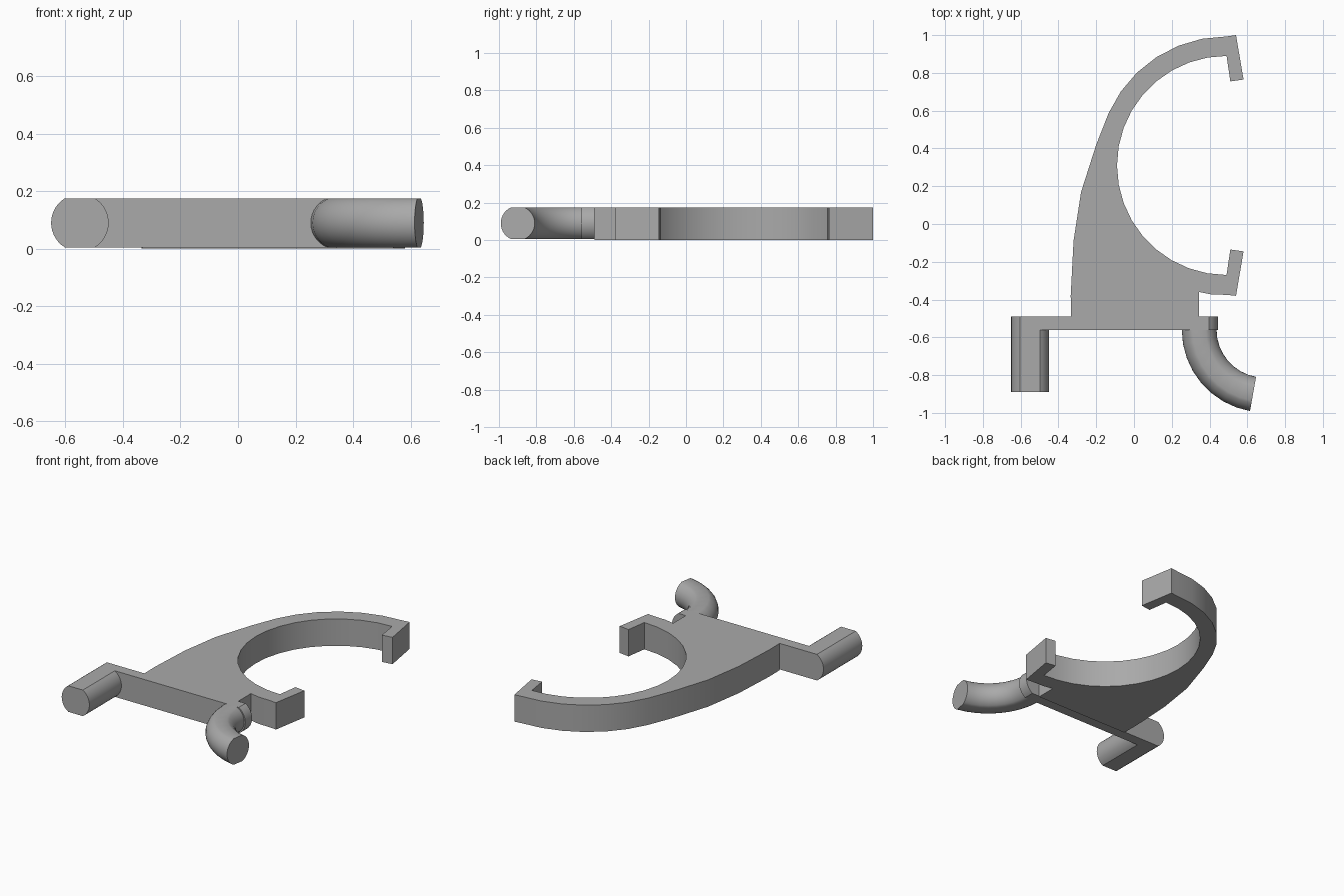
import bpy, bmesh
from math import sin, cos, asin, pi, radians
from mathutils import Vector

cube = bpy.data.objects.get("Cube")
if cube:
    bpy.data.objects.remove(cube)

grey = bpy.data.materials.new("plain_grey")
grey.use_nodes = True
colour = (0.4, 0.4, 0.4, 1)
grey.diffuse_color = colour
grey.node_tree.nodes["Principled BSDF"].inputs["Base Color"].default_value = colour

MID, HALF = 0.09, 0.085      # height of the rod axis, half height of the rods


def finish(name, bm):
    bmesh.ops.recalc_face_normals(bm, faces=bm.faces)
    mesh = bpy.data.meshes.new(name)
    bm.to_mesh(mesh)
    bm.free()
    mesh.materials.append(grey)
    ob = bpy.data.objects.new(name, mesh)
    bpy.context.collection.objects.link(ob)
    bpy.ops.object.select_all(action='DESELECT')
    ob.select_set(True)
    bpy.context.view_layer.objects.active = ob
    bpy.ops.object.shade_smooth_by_angle(angle=radians(30))
    return ob


def extruded(name, outline, z0, z1):
    bm = bmesh.new()
    face = bm.faces.new([bm.verts.new((x, y, z0)) for x, y in outline])
    top = bmesh.ops.extrude_face_region(bm, geom=[face])["geom"]
    bmesh.ops.translate(bm, vec=(0, 0, z1 - z0),
                        verts=[v for v in top if isinstance(v, bmesh.types.BMVert)])
    return finish(name, bm)


def flattened_rod(name, radius, stations):
    """Sweep a round section with flat top and bottom; stations are (x, y, heading)."""
    limit, n = asin(HALF / radius), 14
    angles = [-limit + 2 * limit * i / n for i in range(n + 1)]
    section = [(radius * cos(a), radius * sin(a)) for a in angles]
    section += [(-u, -v) for u, v in section]
    bm = bmesh.new()
    rings = []
    for x, y, heading in stations:
        side = Vector((cos(heading), sin(heading), 0))
        rings.append([bm.verts.new(Vector((x, y, MID + v)) + side * u) for u, v in section])
    for a, b in zip(rings, rings[1:]):
        for i in range(len(section)):
            j = (i + 1) % len(section)
            bm.faces.new((a[i], a[j], b[j], b[i]))
    bm.faces.new(rings[0])
    bm.faces.new(rings[-1])
    return finish(name, bm)


# Open ring clip with hooked jaws, blending into a flared base
CX, CY = 0.49, 0.31


def arc(radius, start, end, steps):
    angles = [radians(start + (end - start) * i / steps) for i in range(steps + 1)]
    return [(CX + radius * cos(a), CY + radius * sin(a)) for a in angles]


jaw = [(0.51, 0.445), (0.58, 0.455), (0.54, 0.69)]       # offsets from the ring centre line
upper_jaw = [(x, CY + d) for x, d in jaw]
lower_jaw = [(x, CY - d) for x, d in reversed(jaw)]
flare = [(-0.2, 0.42), (-0.28, 0.17), (-0.32, -0.09), (-0.335, -0.38), (-0.333, -0.49)]
outline = (arc(0.58, 270, 90, 18) + upper_jaw + arc(0.683, 90, 156, 6) + flare
           + [(0.345, -0.49), (0.345, -0.36), (0.41, -0.373), (0.49, -0.375)] + lower_jaw)
extruded("ring_clip", outline, 0, 0.175)

# Cross bar behind the two pegs
extruded("cross_bar", [(-0.6, -0.56), (0.395, -0.56), (0.395, -0.49), (-0.6, -0.49)],
         MID - HALF, MID + HALF)

# Straight peg, collar and curved hook
flattened_rod("straight_peg", 0.1, [(-0.55, -0.49, 0), (-0.55, -0.89, 0)])
flattened_rod("hook_collar", 0.1, [(0.345, -0.49, 0), (0.345, -0.56, 0)])
bend = 0.345
hook = [(0.69 - bend * cos(a), -0.56 - bend * sin(a), a)
        for a in (radians(10 * i) for i in range(9))]
flattened_rod("curved_hook", 0.092, hook)
